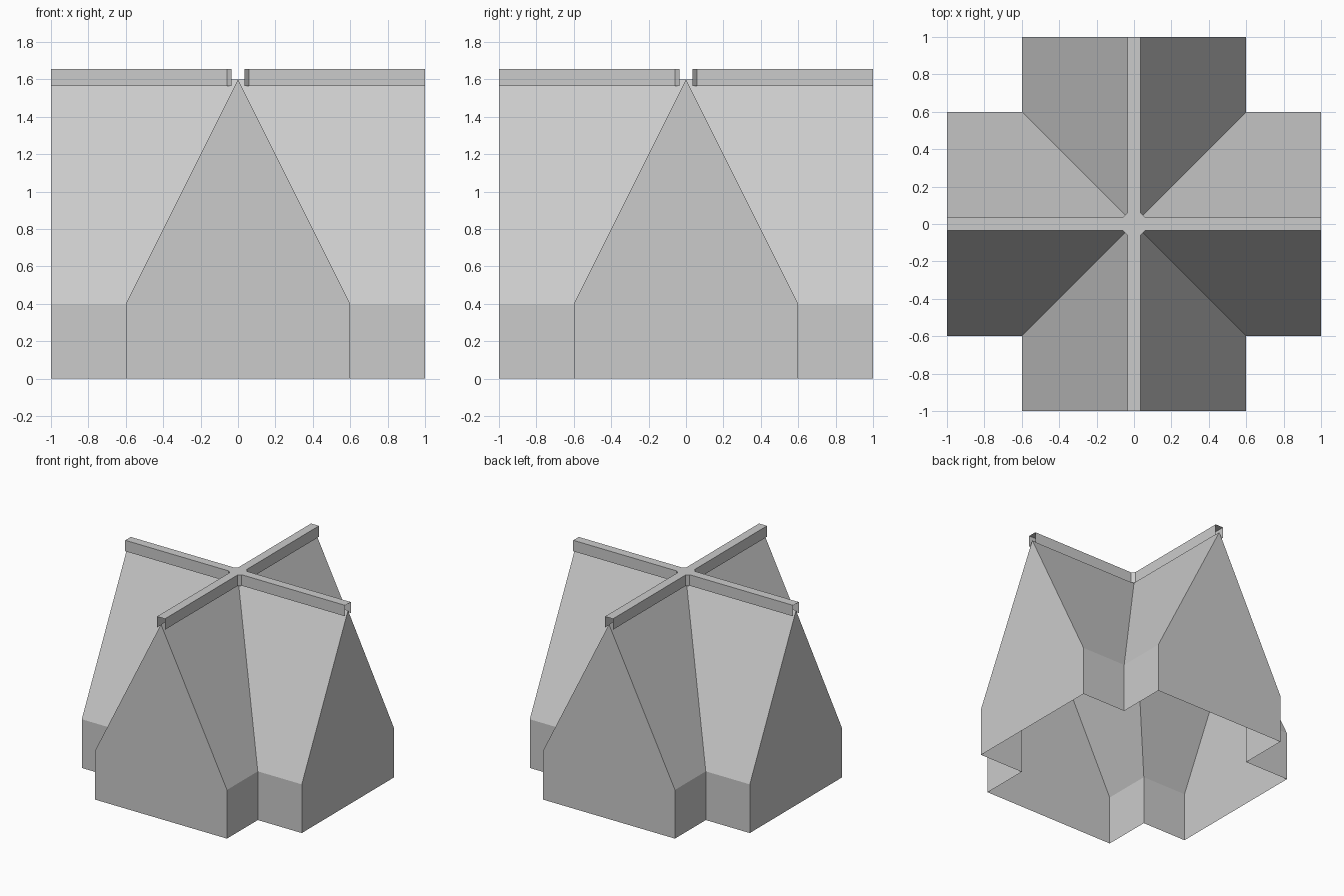
import bpy, bmesh
from mathutils import Matrix, Vector
from math import pi

if "Cube" in bpy.data.objects:
    bpy.data.objects.remove(bpy.data.objects["Cube"])


def make_object(name, arm_faces, extra_faces=()):
    """Repeat the faces of one arm four times around z and weld them."""
    bm = bmesh.new()
    for i in range(4):
        rot = Matrix.Rotation(i * pi / 2, 3, 'Z')
        for f in arm_faces:
            bm.faces.new([bm.verts.new(rot @ Vector(p)) for p in f])
    for f in extra_faces:
        bm.faces.new([bm.verts.new(p) for p in f])
    bmesh.ops.remove_doubles(bm, verts=bm.verts, dist=1e-4)
    mesh = bpy.data.meshes.new(name)
    bm.to_mesh(mesh)
    bm.free()
    obj = bpy.data.objects.new(name, mesh)
    bpy.context.collection.objects.link(obj)
    return obj


def mirrored(face):
    return [(-x, y, z) for x, y, z in reversed(face)]


# Crossed gable roof with low walls, an open shell underneath
W, L, EAVE, RIDGE = 0.6, 1.0, 0.4, 1.6
gable = [(-W, -L, 0), (W, -L, 0), (W, -L, EAVE), (0, -L, RIDGE), (-W, -L, EAVE)]
slope = [(0, 0, RIDGE), (0, -L, RIDGE), (W, -L, EAVE), (W, -W, EAVE)]
wall = [(W, -L, 0), (W, -W, 0), (W, -W, EAVE), (W, -L, EAVE)]
make_object("cross_gable_roof",
            [gable, slope, mirrored(slope), wall, mirrored(wall)])

# Ridge cap: thin inverted channel, open ends, bevelled inner corners
H, C, BOT, TOP = 0.036, 0.059, 1.565, 1.655
side = [(H, -L, BOT), (H, -C, BOT), (H, -C, TOP), (H, -L, TOP)]
corner = [(H, -C, BOT), (C, -H, BOT), (C, -H, TOP), (H, -C, TOP)]
strip = [(-H, -L, TOP), (H, -L, TOP), (H, -C, TOP), (-H, -C, TOP)]
centre = [(-H, -C, TOP), (H, -C, TOP), (C, -H, TOP), (C, H, TOP),
          (H, C, TOP), (-H, C, TOP), (-C, H, TOP), (-C, -H, TOP)]
make_object("ridge_cap", [side, mirrored(side), corner, strip], [centre])
